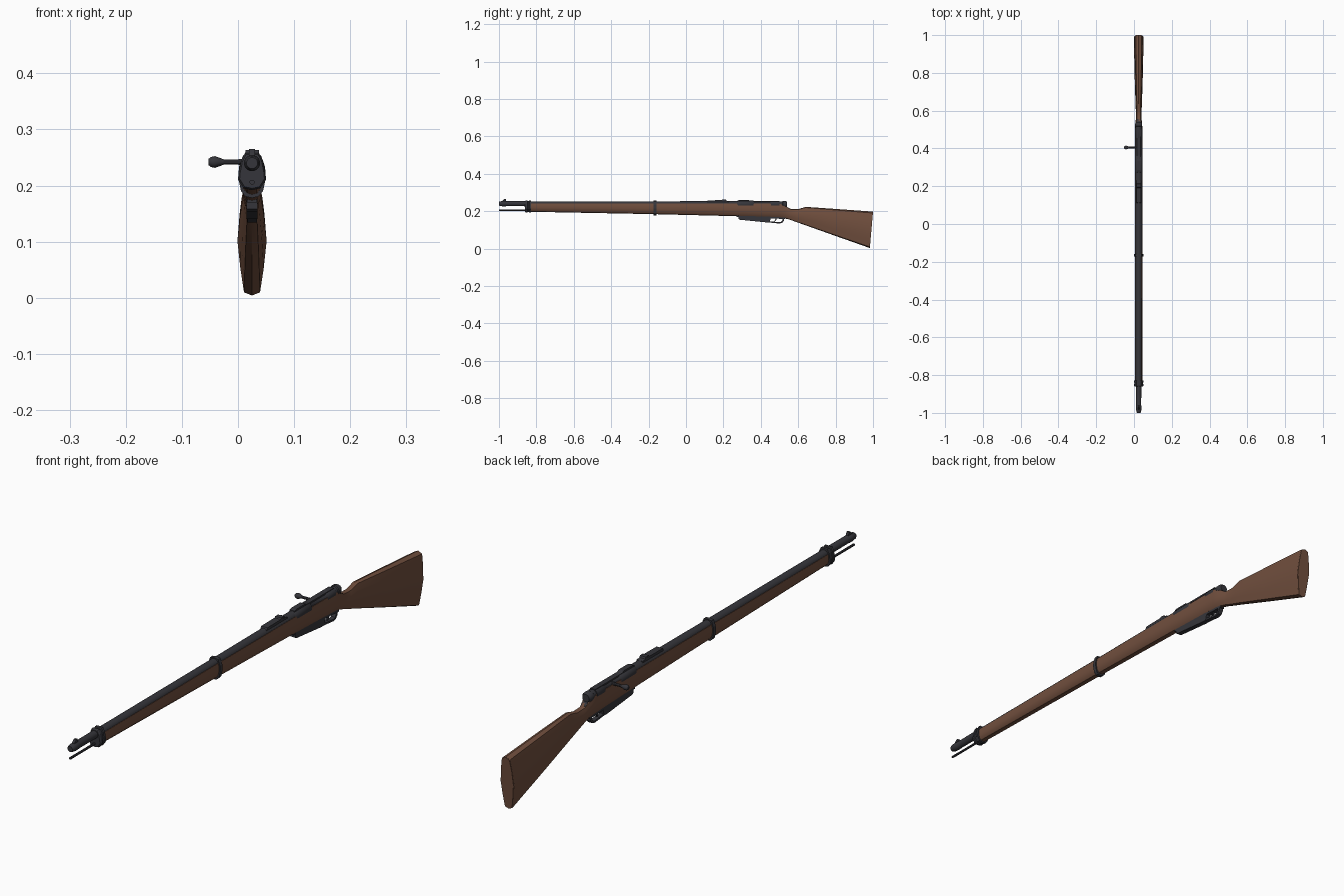
import bpy, bmesh, math
from mathutils import Vector

if "Cube" in bpy.data.objects:
    bpy.data.objects.remove(bpy.data.objects["Cube"])

CX = 0.025  # centre line of the rifle body


def mat(name, col):
    m = bpy.data.materials.new(name)
    m.diffuse_color = (*col, 1)
    m.use_nodes = True
    m.node_tree.nodes["Principled BSDF"].inputs["Base Color"].default_value = m.diffuse_color
    return m


WOOD = mat("walnut wood", (0.165, 0.078, 0.048))
STEEL = mat("dark steel", (0.036, 0.036, 0.043))


def finish(name, bm, m, smooth=None):
    bmesh.ops.recalc_face_normals(bm, faces=bm.faces)
    me = bpy.data.meshes.new(name)
    bm.to_mesh(me)
    bm.free()
    me.materials.append(m)
    ob = bpy.data.objects.new(name, me)
    bpy.context.collection.objects.link(ob)
    if smooth:
        bpy.ops.object.select_all(action='DESELECT')
        ob.select_set(True)
        bpy.context.view_layer.objects.active = ob
        bpy.ops.object.shade_smooth_by_angle(angle=math.radians(smooth))
    return ob


def skin(name, rings, m, smooth=None):
    """Join rings of points into a closed capped body."""
    bm = bmesh.new()
    vs = [[bm.verts.new(p) for p in r] for r in rings]
    n = len(vs[0])
    for a, b in zip(vs, vs[1:]):
        for i in range(n):
            bm.faces.new((a[i], a[(i + 1) % n], b[(i + 1) % n], b[i]))
    bm.faces.new(vs[0])
    bm.faces.new(vs[-1])
    return finish(name, bm, m, smooth)


def loft(name, sections, m, smooth=None):
    """sections: (y_top, y_bottom, z_bottom, z_top, half width, half profile)"""
    rings = []
    for yt, yb, z0, z1, w, prof in sections:
        pts = prof + [(-u, v) for u, v in reversed(prof) if u > 0]
        rings.append([(CX + u * w, yb + (yt - yb) * v, z0 + (z1 - z0) * v) for u, v in pts])
    return skin(name, rings, m, smooth)


def turned(name, stations, axis, centre, m, n=16, smooth=35):
    """stations: (position along axis, radius)"""
    rings = []
    for p, r in stations:
        ring = []
        for i in range(n):
            a = 2 * math.pi * (i + 0.5) / n
            c, s = r * math.cos(a), r * math.sin(a)
            ring.append((centre[0] + c, p, centre[1] + s) if axis == 'y'
                        else (p, centre[0] + c, centre[1] + s))
        rings.append(ring)
    return skin(name, rings, m, smooth)


def plate(name, yz, w, m, x=CX):
    """Side outline extruded across the rifle."""
    return skin(name, [[(x + s * w, y, z) for y, z in yz] for s in (-1, 1)], m)


# half profiles (u across, v up)
FORE = [(0, 0), (.45, .04), (.8, .2), (1, .5), (.97, .8), (.88, 1), (0, 1)]
BUTT = [(0, 0), (.55, .03), (.8, .25), (1, .5), (.85, .75), (.6, .96), (0, 1)]
BAND = [(0, 0), (.6, .05), (1, .28), (.96, .46), (.78, .8), (.5, 1), (0, 1)]

# one-piece stock
loft("stock", [
    (-.84, -.84, .197, .240, .019, FORE),
    (-.165, -.165, .184, .241, .020, FORE),
    (.28, .28, .173, .241, .021, FORE),
    (.50, .50, .165, .240, .020, FORE),
    (.53, .53, .161, .228, .018, FORE),
    (.56, .555, .155, .212, .015, BUTT),
    (.60, .59, .142, .211, .015, BUTT),
    (.64, .63, .128, .223, .017, BUTT),
    (.80, .79, .071, .212, .022, BUTT),
    (.998, .98, .004, .198, .026, BUTT)], WOOD, 35)

# thin butt plate line at the rear end
loft("butt_plate", [
    (.997, .979, .005, .197, .0255, BUTT),
    (1.0, .983, .004, .197, .0255, BUTT)], WOOD)

# barrel, muzzle and barrel jacket
turned("muzzle", [(-1, .010), (-.995, .0125), (-.98, .0145), (-.965, .0145),
                  (-.96, .0135), (-.83, .0140)], 'y', (CX, .240), STEEL)
turned("bore", [(-1.0005, .005), (-.99, .005)], 'y', (CX, .240), STEEL, 8)
turned("barrel_jacket", [(-.85, .0165), (-.165, .017), (.12, .018), (.30, .0185)],
       'y', (CX, .236), STEEL)
turned("cleaning_rod", [(-1, .0045), (-.80, .0045)], 'y', (CX, .206), STEEL, 8)

# bands round stock and barrel
loft("front_band", [(y, y, .192 + d, .258 - d, .025 - d, BAND) for y, d in
                    ((-.860, .003), (-.855, 0), (-.848, 0), (-.846, .003),
                     (-.840, .003), (-.838, 0), (-.828, 0))], STEEL)
loft("middle_band", [(y, y, .178, .257, .0245,
                      [(0, 0), (.45, .03), (.8, .15), (1, .45), (.95, .7), (.65, .96), (0, 1)])
                     for y in (-.173, -.159)], STEEL)

# sights
plate("front_sight", [(-.985, .250), (-.98, .257), (-.972, .265), (-.964, .265),
                      (-.96, .250)], .005, STEEL)
plate("rear_sight_base", [(.11, .248), (.115, .258), (.20, .259), (.23, .254),
                          (.23, .245)], .0125, STEEL)
plate("rear_sight_leaf", [(.19, .257), (.195, .263), (.212, .263), (.215, .257)], .012, STEEL)

# receiver and bolt
turned("receiver", [(.27, .0185), (.28, .0205), (.36, .0205), (.365, .017), (.45, .017),
                    (.455, .0195), (.50, .0195)], 'y', (CX, .236), STEEL)
plate("receiver_bridge", [(.27, .24), (.275, .257), (.285, .260), (.335, .260), (.345, .255),
                          (.50, .255), (.50, .24)], .010, STEEL)
turned("bolt_rear", [(.49, .0165), (.515, .0165), (.518, .019), (.532, .019), (.54, .014)],
       'y', (CX, .236), STEEL)
plate("tang", [(.48, .236), (.53, .229), (.555, .214), (.555, .205), (.48, .205)], .009, STEEL)
turned("bolt_handle", [(CX, .0065), (-.005, .005), (-.028, .005)], 'x', (.405, .242), STEEL, 8)
turned("bolt_knob", [(-.053, .005), (-.049, .0088), (-.041, .0105), (-.033, .0075), (-.026, .005)],
       'x', (.405, .242), STEEL, 10)

# magazine, trigger guard and trigger
plate("magazine", [(.28, .185), (.28, .158), (.29, .154), (.43, .140), (.447, .140),
                   (.452, .158), (.452, .185)], .0095, STEEL)
plate("trigger_guard", [(.44, .140), (.50, .134), (.515, .138), (.524, .150), (.527, .175),
                        (.519, .175), (.516, .153), (.510, .144), (.50, .141), (.44, .147)],
      .0085, STEEL)
plate("guard_plate", [(.27, .178), (.27, .170), (.53, .158), (.53, .172)], .009, STEEL)
plate("trigger", [(.475, .170), (.478, .157), (.472, .146), (.476, .145), (.484, .156),
                  (.485, .170)], .003, STEEL)
